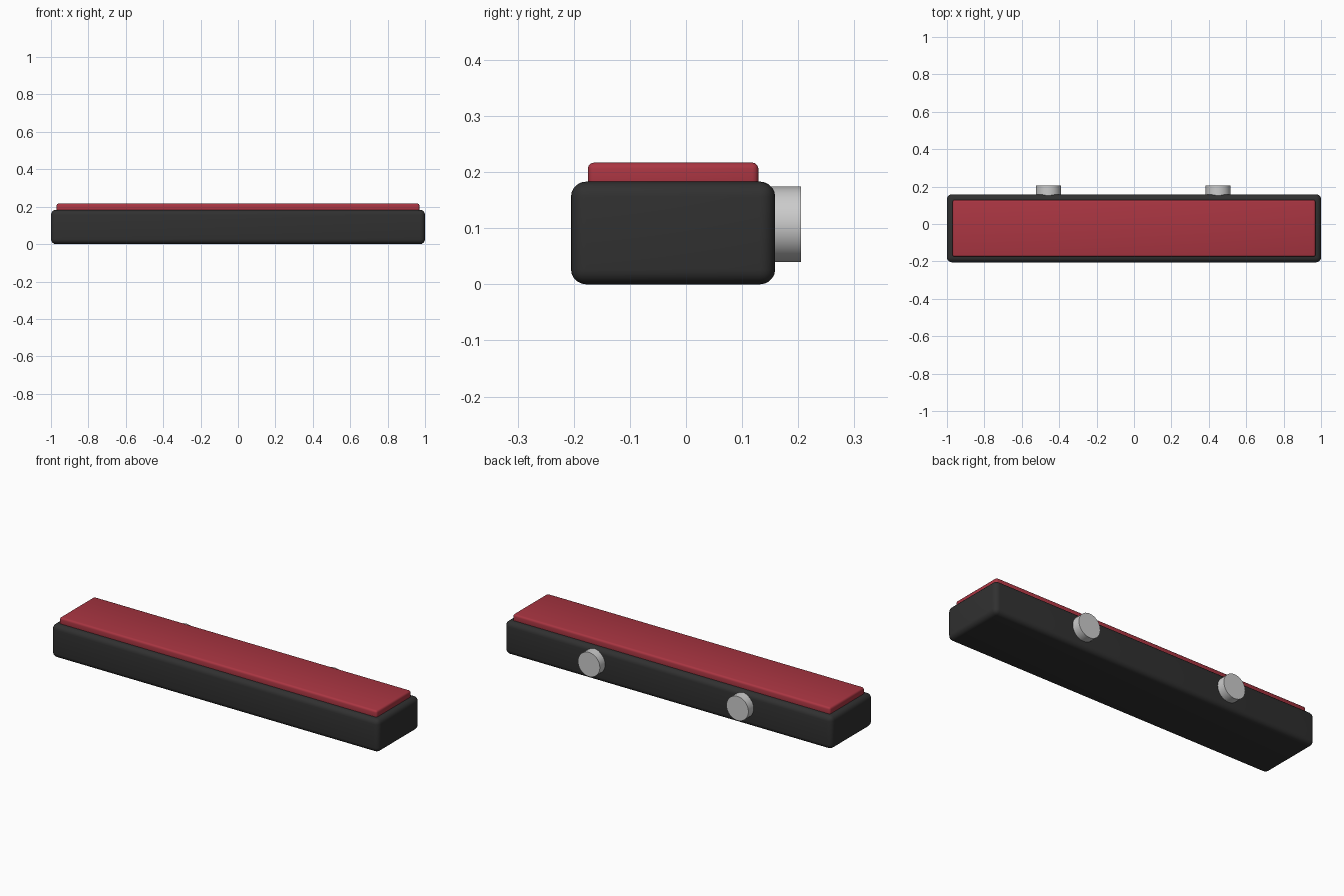
import bpy
import math

if "Cube" in bpy.data.objects:
    bpy.data.objects.remove(bpy.data.objects["Cube"])


def material(name, rgb):
    m = bpy.data.materials.new(name)
    m.diffuse_color = (*rgb, 1.0)
    m.use_nodes = True
    m.node_tree.nodes["Principled BSDF"].inputs["Base Color"].default_value = m.diffuse_color
    return m


CHARCOAL = material("charcoal", (0.03, 0.03, 0.03))
RED = material("deep red", (0.40, 0.036, 0.054))
SILVER = material("silver grey", (0.60, 0.60, 0.60))


def finish(obj, name, mat, bevel=0.0, segments=4):
    """Name, colour, round and smooth the active object."""
    obj.name = name
    obj.data.materials.append(mat)
    if bevel:
        mod = obj.modifiers.new("rounded edges", 'BEVEL')
        mod.width = bevel
        mod.segments = segments
        bpy.ops.object.modifier_apply(modifier=mod.name)
    bpy.ops.object.shade_smooth_by_angle(angle=math.radians(35))


def rounded_box(name, lo, hi, mat, bevel, segments):
    centre = [(a + b) / 2 for a, b in zip(lo, hi)]
    bpy.ops.mesh.primitive_cube_add(size=1, location=centre)
    obj = bpy.context.object
    obj.scale = [b - a for a, b in zip(lo, hi)]
    bpy.ops.object.transform_apply(location=False, rotation=False, scale=True)
    finish(obj, name, mat, bevel, segments)


# Long rounded body
rounded_box("body", (-1, -0.205, 0), (1, 0.159, 0.183), CHARCOAL, 0.027, 5)

# Padded top, sunk slightly into the body
rounded_box("top_pad", (-0.97, -0.175, 0.165), (0.97, 0.129, 0.217), RED, 0.011, 3)

# Round pegs on the back face
for side, x in (("left", -0.458), ("right", 0.450)):
    y0, y1 = 0.13, 0.205
    bpy.ops.mesh.primitive_cylinder_add(
        vertices=32, radius=0.067, depth=y1 - y0,
        location=(x, (y0 + y1) / 2, 0.107), rotation=(math.pi / 2, 0, 0))
    finish(bpy.context.object, f"back_peg_{side}", SILVER)
